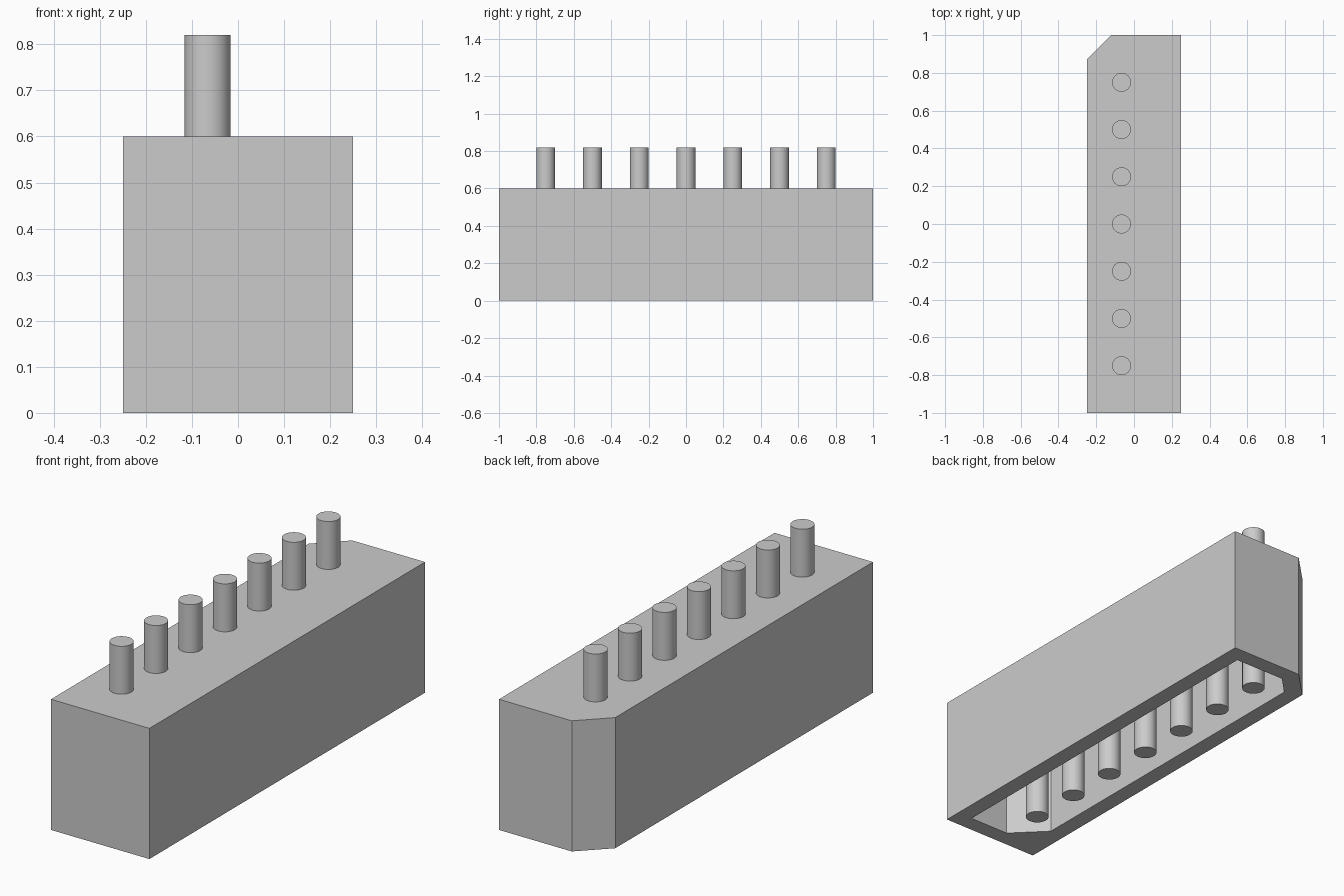
import bpy
import bmesh

cube = bpy.data.objects.get("Cube")
if cube:
    bpy.data.objects.remove(cube, do_unlink=True)

grey = bpy.data.materials.new("light grey")
grey.use_nodes = True
color = (0.6, 0.6, 0.6, 1)
grey.diffuse_color = color
grey.node_tree.nodes["Principled BSDF"].inputs["Base Color"].default_value = color

HEIGHT, ROOF, WALL = 0.6, 0.08, 0.078


def outline(inset, front_cut, back_cut):
    """Rectangle with optional corner cuts on the -x side, counterclockwise."""
    x, y = 0.25 - inset, 1 - inset
    points = [(x, -y), (x, y), (-x + back_cut, y), (-x, y - back_cut)]
    if front_cut:
        points += [(-x, -y + front_cut), (-x + front_cut, -y)]
    else:
        points.append((-x, -y))
    return points


def ring(bm, points, z):
    return [bm.verts.new((x, y, z)) for x, y in points]


def walls(bm, low, high):
    for i in range(len(low)):
        j = (i + 1) % len(low)
        bm.faces.new((low[i], low[j], high[j], high[i]))


def finish(bm, name):
    bmesh.ops.recalc_face_normals(bm, faces=bm.faces)
    mesh = bpy.data.meshes.new(name)
    bm.to_mesh(mesh)
    bm.free()
    mesh.materials.append(grey)
    obj = bpy.data.objects.new(name, mesh)
    bpy.context.collection.objects.link(obj)
    return obj


# Hollow housing, open underneath
bm = bmesh.new()
outer = outline(0, 0, 0.13)
inner = outline(WALL, 0.14, 0.085)
outer_low, outer_high = ring(bm, outer, 0), ring(bm, outer, HEIGHT)
inner_low, inner_high = ring(bm, inner, 0), ring(bm, inner, HEIGHT - ROOF)
walls(bm, outer_low, outer_high)
walls(bm, inner_low, inner_high)
bm.faces.new(outer_high)
bm.faces.new(inner_high)
rim = [bm.edges.get((loop[i - 1], loop[i]))
       for loop in (outer_low, inner_low) for i in range(len(loop))]
bmesh.ops.triangle_fill(bm, edges=rim, use_beauty=True)
bmesh.ops.dissolve_limit(bm, angle_limit=0.01, verts=bm.verts, edges=bm.edges)
finish(bm, "housing")

# Row of round pins running through the roof
PIN_LOW, PIN_HIGH = 0.02, 0.82
for n in range(7):
    bpy.ops.mesh.primitive_cylinder_add(
        vertices=48, radius=0.05, depth=PIN_HIGH - PIN_LOW,
        location=(-0.066, (n - 3) * 0.25, (PIN_LOW + PIN_HIGH) / 2))
    pin = bpy.context.object
    pin.name = f"pin_{n + 1}"
    pin.data.materials.append(grey)
    bpy.ops.object.shade_smooth_by_angle()
